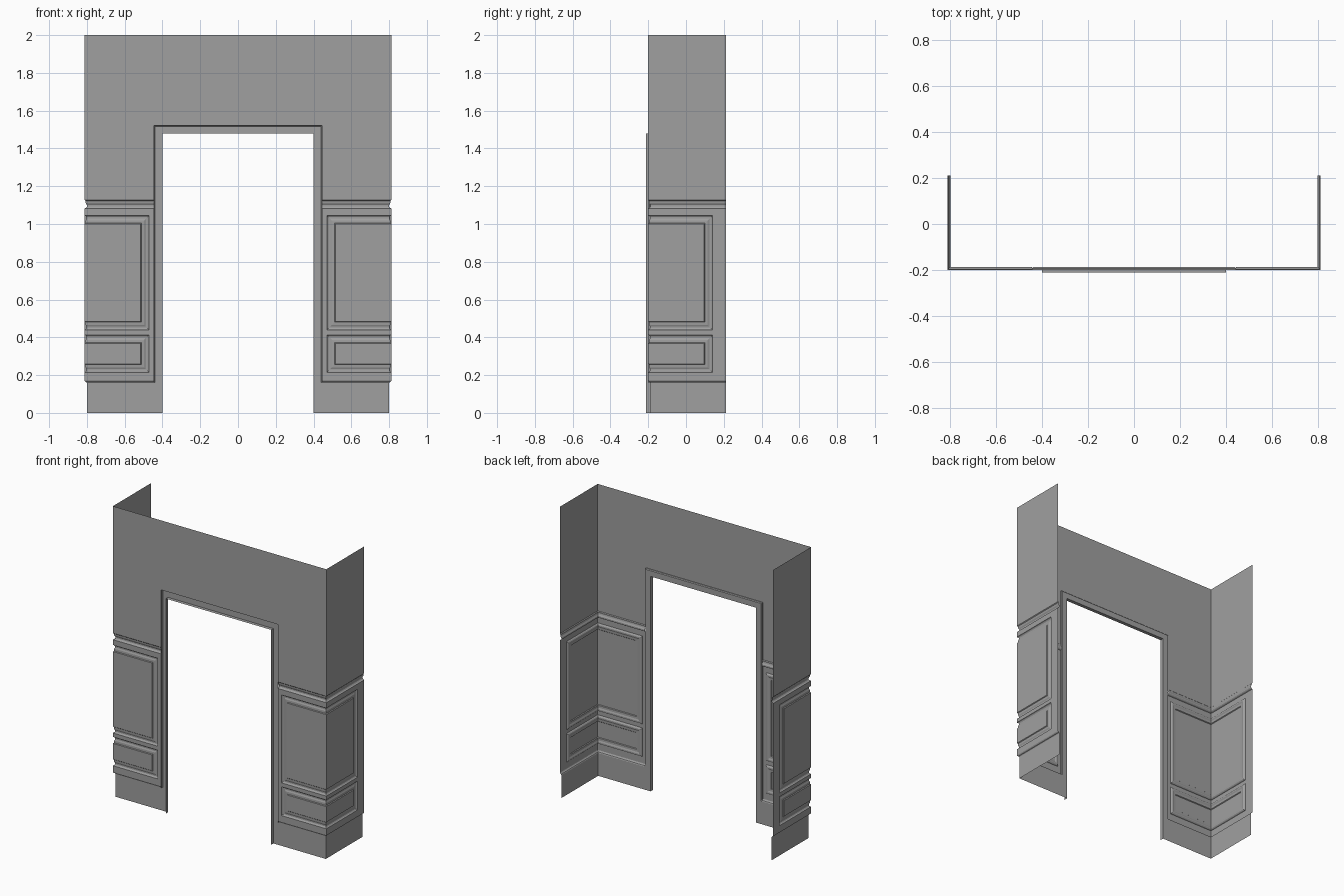
import bpy

if "Cube" in bpy.data.objects:
    bpy.data.objects.remove(bpy.data.objects["Cube"], do_unlink=True)

# One grey paint for everything
paint = bpy.data.materials.new("grey_paint")
paint.use_nodes = True
GREY = (0.35, 0.35, 0.35, 1)
paint.diffuse_color = GREY
paint.node_tree.nodes["Principled BSDF"].inputs["Base Color"].default_value = GREY

CX, CY, END = 0.812, -0.2, 0.212        # room corner and free end of the side wall
DOOR_X, DOOR_Z, TRIM = 0.401, 1.478, 0.044
U0, U1 = DOOR_X + TRIM - CX, END - CY   # wall run: door trim -> corner (0) -> end
BASE_D = 0.012
PU = 0.341                              # panel reach either side of the corner
PANELS = {"lower_panel": (0.215, 0.413), "upper_panel": (0.44, 1.045)}


def fold(u, z, d):
    """Wrap a run along the wall around the corner; d is relief into the room."""
    if u < 0:
        return (CX + u, CY + d, z)
    if u > 0:
        return (CX - d, CY + u, z)
    return (CX - d, CY + d, z)


def build(name, verts, faces):
    """Right-hand half, mirrored to the left."""
    mesh = bpy.data.meshes.new(name)
    mesh.from_pydata(verts, [], [f[::-1] for f in faces])
    mesh.materials.append(paint)
    obj = bpy.data.objects.new(name, mesh)
    bpy.context.collection.objects.link(obj)
    mod = obj.modifiers.new("Mirror", "MIRROR")
    mod.use_clip = True
    return obj


def loft(name, rows, closed=False, skip=(), cap=()):
    n = len(rows[0])
    faces = []
    for r in range(len(rows) - 1):
        for c in range(n if closed else n - 1):
            if (r, c) not in skip:
                e = (c + 1) % n
                faces.append((r * n + c, r * n + e, (r + 1) * n + e, (r + 1) * n + c))
    last = (len(rows) - 1) * n
    faces += [tuple(last + i for i in f) for f in cap]
    return build(name, [p for row in rows for p in row], faces)


def run(name, profile):
    """Sweep a (height, relief) profile along the wall."""
    loft(name, [[fold(u, z, d) for u in (U0, 0, U1)] for z, d in profile])


# Plain wall, chair rail and skirting
run("upper_wall", [(1.127, 0), (2, 0)])
run("chair_rail", [(1.082, 0), (1.086, 0.008), (1.092, 0.012), (1.1, 0.012),
                   (1.108, 0.007), (1.115, 0.005), (1.122, 0.005), (1.127, 0)])
run("skirting", [(0, BASE_D), (0.157, BASE_D), (0.163, 0.009), (0.166, 0.003), (0.171, 0)])

# Flat wainscot around the panel openings
us = (U0, -PU, 0, PU, U1)
zs = [0.171, *PANELS["lower_panel"], *PANELS["upper_panel"], 1.082]
loft("wainscot_frame", [[fold(u, z, 0) for u in us] for z in zs],
     skip=[(r, c) for r in (1, 3) for c in (1, 2)])

# Moulded panels that wrap around the corner
MOULD = [(0, 0), (0.003, 0.006), (0.009, 0.01), (0.017, 0.01),
         (0.026, 0.006), (0.041, 0.005), (0.045, 0)]
for name, (z0, z1) in PANELS.items():
    rings = []
    for i, d in MOULD:
        a = PU - i
        rings.append([fold(u, z0 + i, d) for u in (-a, 0, a)] +
                     [fold(u, z1 - i, d) for u in (a, 0, -a)])
    loft(name, rings, closed=True, cap=[(0, 1, 4, 5), (1, 2, 3, 4)])

# Wall over the doorway
top, side = DOOR_Z + TRIM, DOOR_X + TRIM
loft("header_wall", [[(0, CY, z), (side, CY, z)] for z in (top, 2)])


def door_trim(name, profile, foot):
    """Sweep an (offset from opening, relief) profile around the doorway."""
    loft(name, [[(DOOR_X + o, CY + d, foot), (DOOR_X + o, CY + d, DOOR_Z + o),
                 (0, CY + d, DOOR_Z + o)] for o, d in profile])


# Door casing: stepped outer edge stops on the skirting, flat face and jamb reach the floor
door_trim("casing_edge", [(TRIM, 0), (TRIM, 0.007), (TRIM - 0.005, BASE_D)], 0.16)
door_trim("casing_face", [(TRIM - 0.005, BASE_D), (0, BASE_D)], 0)
door_trim("door_jamb", [(0, BASE_D), (0, -0.012)], 0)

# Skirting return that meets the casing face
loft("skirting_return", [[(DOOR_X + TRIM - 0.005, CY + BASE_D, z), (side, CY + BASE_D, z)]
                         for z in (0, 0.16)])
